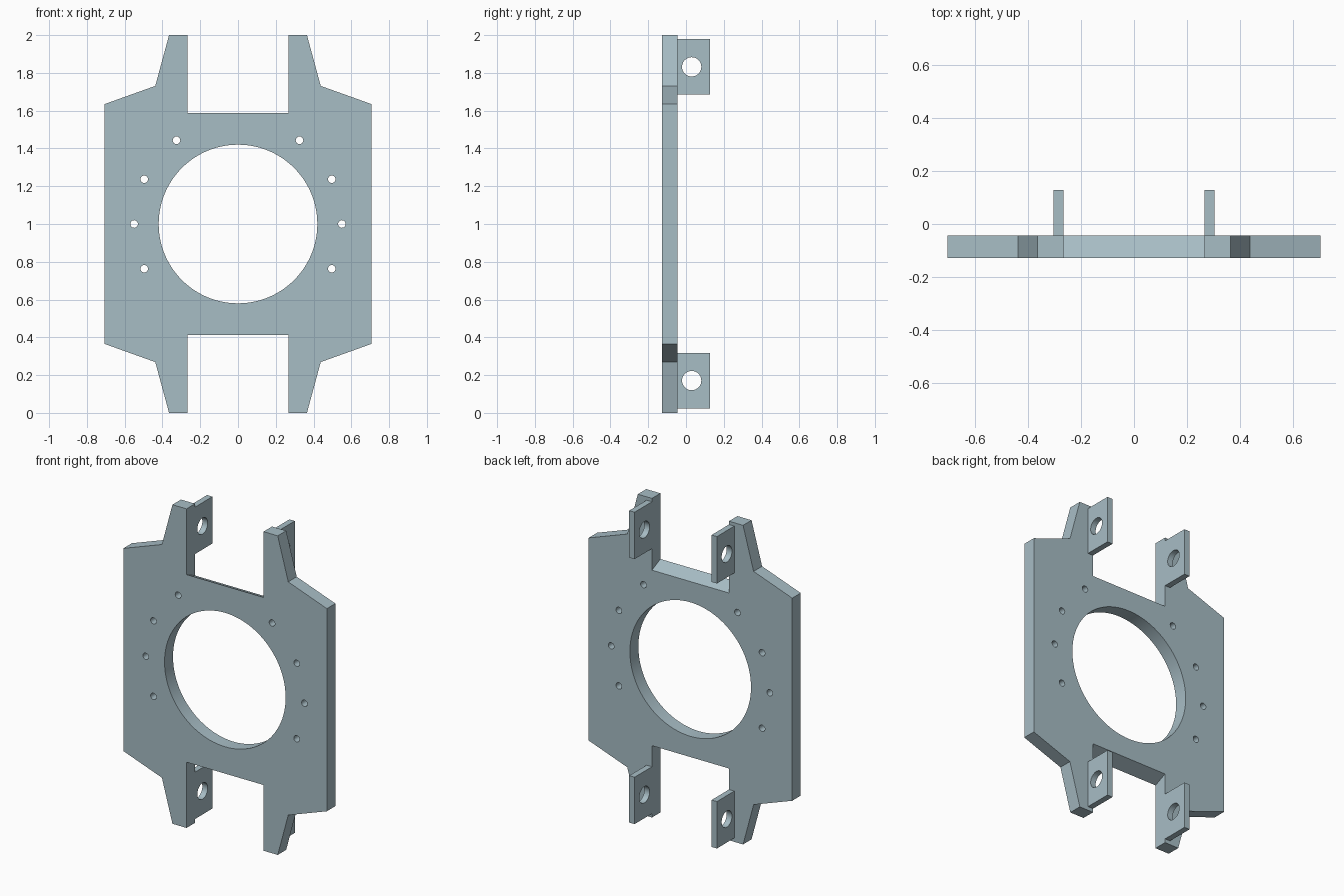
import bpy, bmesh
from math import cos, sin, tau, radians
from mathutils import Matrix

if "Cube" in bpy.data.objects:
    bpy.data.objects.remove(bpy.data.objects["Cube"])

steel = bpy.data.materials.new("blue_grey_steel")
steel.diffuse_color = (0.39, 0.51, 0.56, 1)
steel.use_nodes = True
steel.node_tree.nodes["Principled BSDF"].inputs["Base Color"].default_value = steel.diffuse_color


def circle(cx, cy, r, n):
    return [(cx + r * cos(tau * i / n), cy + r * sin(tau * i / n)) for i in range(n)]


def slab(name, loops, thickness, matrix):
    """Extrude a flat outline (first loop) with holes (other loops)."""
    cu = bpy.data.curves.new(name + "_profile", 'CURVE')
    cu.dimensions = '2D'
    cu.fill_mode = 'BOTH'
    cu.extrude = thickness / 2
    for pts in loops:
        sp = cu.splines.new('POLY')
        sp.points.add(len(pts) - 1)
        for p, (x, y) in zip(sp.points, pts):
            p.co = (x, y, 0, 1)
        sp.use_cyclic_u = True
    tmp = bpy.data.objects.new(name + "_tmp", cu)
    bpy.context.collection.objects.link(tmp)
    dg = bpy.context.evaluated_depsgraph_get()
    me = bpy.data.meshes.new_from_object(tmp.evaluated_get(dg))
    bpy.data.objects.remove(tmp)
    me.name = name
    # weld caps to walls and place the part
    bm = bmesh.new()
    bm.from_mesh(me)
    bmesh.ops.remove_doubles(bm, verts=bm.verts, dist=1e-5)
    bmesh.ops.transform(bm, matrix=matrix, verts=bm.verts)
    bmesh.ops.recalc_face_normals(bm, faces=bm.faces)
    bm.to_mesh(me)
    bm.free()
    me.materials.clear()
    me.materials.append(steel)
    ob = bpy.data.objects.new(name, me)
    bpy.context.collection.objects.link(ob)
    bpy.ops.object.select_all(action='DESELECT')
    ob.select_set(True)
    bpy.context.view_layer.objects.active = ob
    bpy.ops.object.shade_smooth_by_angle(angle=radians(20))
    return ob


# Key sizes
FRONT, BACK, REAR = -0.128, -0.044, 0.128
SLOT, TAB_T = 0.267, 0.037
SLOT_FRONT, SLOT_BACK = 0.588, 0.55   # slot floor slopes towards the back

# Plate outline: one quarter mirrored up/down and left/right around z = 1
quarter = [(0.706, 0.635), (0.438, 0.731), (0.365, 1.0), (SLOT, 1.0), (SLOT, SLOT_FRONT)]
top = quarter + [(-x, z) for x, z in reversed(quarter)]
outline = [(x, 1 + z) for x, z in top] + [(x, 1 - z) for x, z in reversed(top)]

# Large bore and the bolt holes around it
holes = [circle(0, 1, 0.42, 96)]
for deg in (53.7, 25.5, 0, -25.5):
    a = radians(deg)
    for side in (-1, 1):
        holes.append(circle(side * 0.55 * cos(a), 1 + 0.55 * sin(a), 0.02, 24))

to_xz = Matrix.Translation((0, (FRONT + BACK) / 2, 0)) @ Matrix.Rotation(radians(90), 4, 'X')
plate = slab("mounting_plate", [outline] + holes, BACK - FRONT, to_xz)

# Slope the slot floors by deepening their back edges
for v in plate.data.vertices:
    dz = v.co.z - 1
    if (v.co.y > BACK - 0.01 and abs(abs(v.co.x) - SLOT) < 1e-3
            and abs(abs(dz) - SLOT_FRONT) < 1e-3):
        v.co.z = 1 + (SLOT_BACK if dz > 0 else -SLOT_BACK)
plate.data.update()

# Four pierced tabs behind the arms
for level, z0 in (("lower", 0.024), ("upper", 1.685)):
    z1 = z0 + 0.294
    for label, side in (("left", -1), ("right", 1)):
        profile = [(BACK, z0), (REAR, z0), (REAR, z1), (BACK, z1)]
        to_yz = Matrix(((0, 0, 1, side * (SLOT + TAB_T / 2)), (1, 0, 0, 0),
                        (0, 1, 0, 0), (0, 0, 0, 1)))
        slab(f"{level}_{label}_tab", [profile, circle(0.03, (z0 + z1) / 2, 0.051, 40)],
             TAB_T, to_yz)
